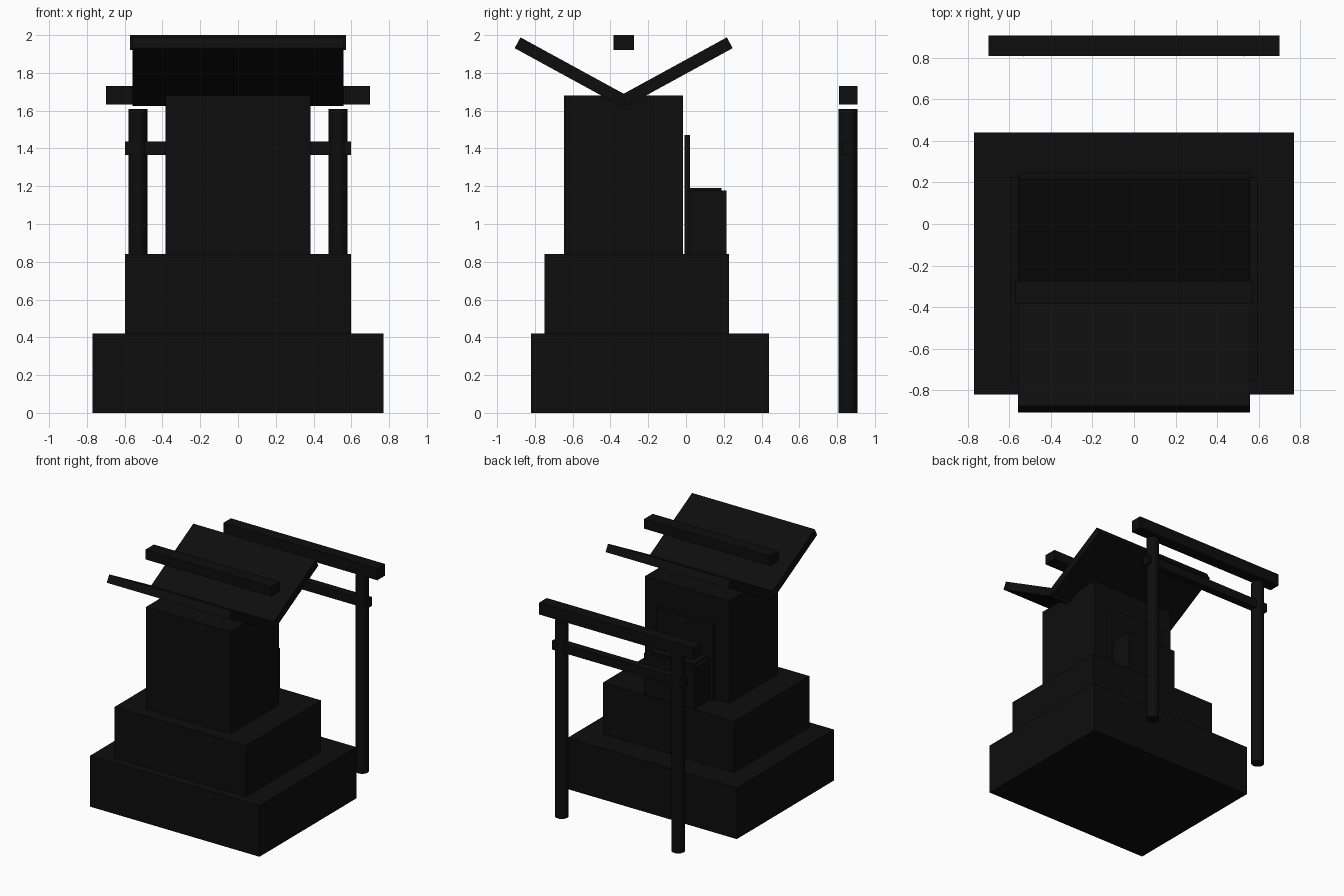
import bpy, math

if "Cube" in bpy.data.objects:
    bpy.data.objects.remove(bpy.data.objects["Cube"])

black = bpy.data.materials.new("near_black")
black.diffuse_color = (0.004, 0.004, 0.004, 1)
black.use_nodes = True
black.node_tree.nodes["Principled BSDF"].inputs["Base Color"].default_value = black.diffuse_color


def box(name, x0, x1, y0, y1, z0, z1, tilt=0):
    """Box from its bounds, optionally tilted about its own x axis."""
    bpy.ops.mesh.primitive_cube_add(
        size=1, location=((x0 + x1) / 2, (y0 + y1) / 2, (z0 + z1) / 2),
        rotation=(tilt, 0, 0))
    ob = bpy.context.object
    ob.name = name
    ob.scale = (x1 - x0, y1 - y0, z1 - z0)
    bpy.ops.object.transform_apply(location=False, rotation=False, scale=True)
    ob.data.materials.append(black)
    return ob


# Stepped stone base
box("lower_step", -0.77, 0.77, -0.82, 0.44, 0, 0.42)
box("upper_step", -0.597, 0.597, -0.75, 0.227, 0.42, 0.84)

# Shrine body, door panel and offering box
box("shrine_body", -0.383, 0.383, -0.645, -0.015, 0.84, 1.68)
box("door_panel", -0.26, 0.26, -0.007, 0.02, 0.84, 1.47)
box("offering_box", -0.23, 0.23, -0.007, 0.215, 0.84, 1.177)
box("offering_box_lid", -0.2, 0.2, 0.02, 0.187, 1.177, 1.19)

# Two roof slabs meeting in a valley, mirrored about the body centre
RY, L, T, ANG = -0.33, 0.64, 0.065, 0.5
for name, s in (("roof_slab_back", 1), ("roof_slab_front", -1)):
    cy = RY + s * L / 2 * math.cos(ANG)
    box(name, -0.558, 0.558, cy - L / 2, cy + L / 2,
        1.806 - T / 2, 1.806 + T / 2, s * ANG)
box("ridge_beam", -0.573, 0.573, RY - 0.055, RY + 0.055, 1.92, 2.0)

# Gate: two round posts, top beam and tie rail
for name, x in (("gate_post_left", -0.53), ("gate_post_right", 0.53)):
    bpy.ops.mesh.primitive_cylinder_add(vertices=16, radius=0.05, depth=1.61,
                                        location=(x, 0.857, 0.805))
    post = bpy.context.object
    post.name = name
    post.data.materials.append(black)
box("gate_top_beam", -0.7, 0.7, 0.809, 0.907, 1.632, 1.73)
box("gate_tie_rail", -0.597, 0.597, 0.825, 0.889, 1.365, 1.437)
